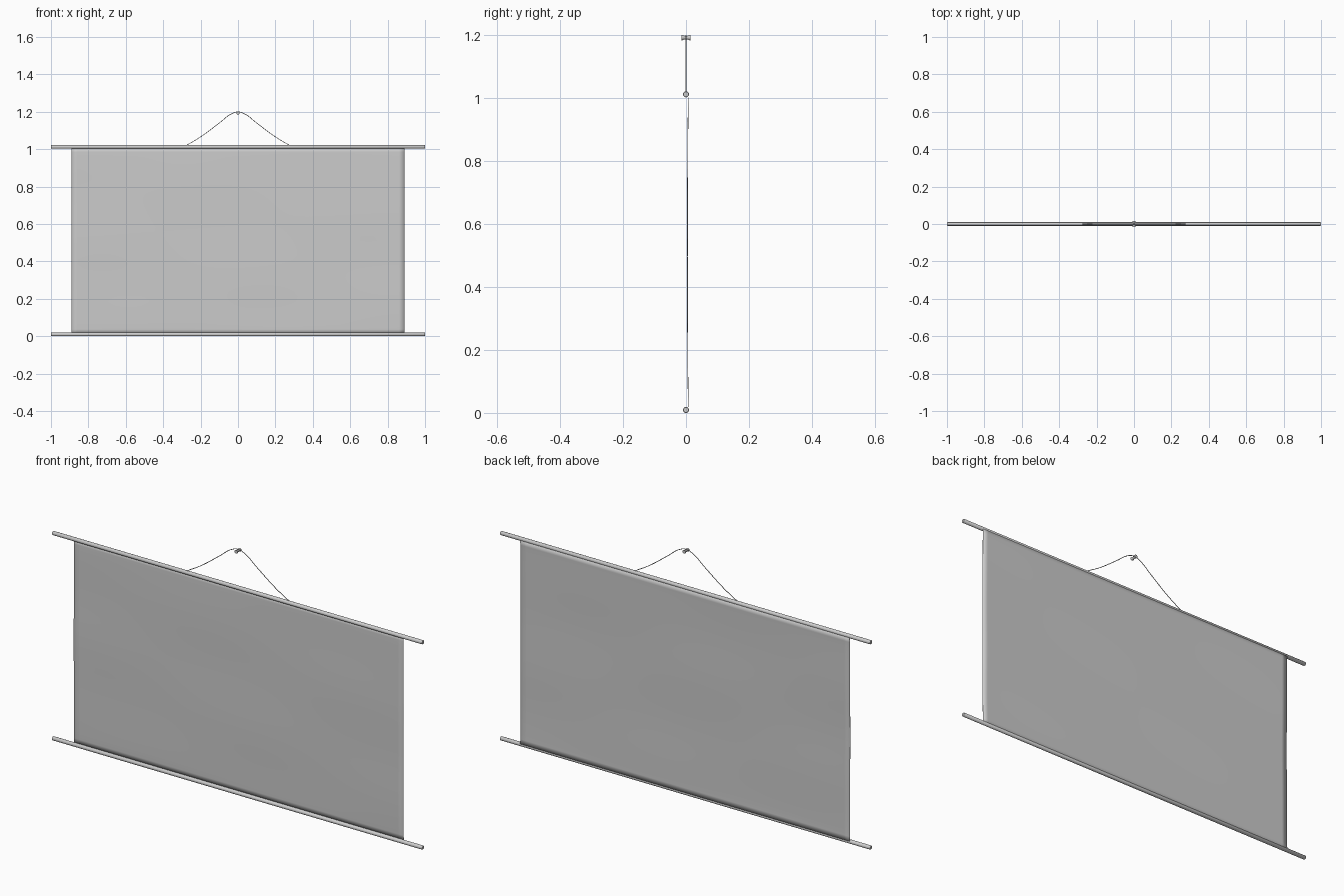
import bpy, bmesh, math

if "Cube" in bpy.data.objects:
    bpy.data.objects.remove(bpy.data.objects["Cube"])


def finish(name, bm, angle=40):
    me = bpy.data.meshes.new(name)
    bmesh.ops.recalc_face_normals(bm, faces=bm.faces)
    bm.to_mesh(me)
    bm.free()
    ob = bpy.data.objects.new(name, me)
    bpy.context.collection.objects.link(ob)
    bpy.context.view_layer.objects.active = ob
    ob.select_set(True)
    bpy.ops.object.shade_smooth_by_angle(angle=math.radians(angle))
    ob.select_set(False)
    return ob


def lathe(name, profile, axis, centre, sides=24):
    """Sweep (position, radius) pairs around the x or y axis, with capped ends."""
    bm = bmesh.new()
    rings = []
    for p, r in profile:
        ring = []
        for i in range(sides):
            a = 2 * math.pi * i / sides
            u, v = r * math.cos(a), r * math.sin(a)
            co = (p, u, v) if axis == 'x' else (u, p, v)
            ring.append(bm.verts.new([c + d for c, d in zip(co, centre)]))
        rings.append(ring)
    for a, b in zip(rings, rings[1:]):
        for i in range(sides):
            j = (i + 1) % sides
            bm.faces.new((a[i], a[j], b[j], b[i]))
    bm.faces.new(rings[0])
    bm.faces.new(rings[-1])
    return finish(name, bm)


# Top and bottom rods with tiny bevelled ends
rod = [(-1, 0.008), (-0.998, 0.0095), (0.998, 0.0095), (1, 0.008)]
lathe("top_rod", rod, 'x', (0, 0, 1.012))
lathe("bottom_rod", rod, 'x', (0, 0, 0.0095))


# Hanging cloth: gently rippled sheet fixed to the backs of the rods
def cloth_y(x, z):
    fade = math.sin(math.pi * z) ** 0.5 if 0 < z < 1 else 0
    wave = (math.sin(3.1 * x + 14 * z) + math.sin(5.3 * x - 9 * z + 1)) * 0.0006
    edge = 0.0035 * (1 - fade)
    return 0.0045 + edge + wave * fade


bm = bmesh.new()
nx, nz = 60, 40
grid = []
for k in range(nz + 1):
    t = k / nz
    z = 0.012 + 0.998 * t
    grid.append([bm.verts.new((x, cloth_y(x, t), z))
                 for x in (-0.89 + 1.78 * i / nx for i in range(nx + 1))])
for k in range(nz):
    for i in range(nx):
        bm.faces.new((grid[k][i], grid[k][i + 1], grid[k + 1][i + 1], grid[k + 1][i]))
cloth = finish("cloth", bm)
solid = cloth.modifiers.new("thickness", 'SOLIDIFY')
solid.thickness = 0.001
solid.offset = 0

# Hanging cord draped over the nail
half = [(0.28, 1.018), (0.2, 1.066), (0.1, 1.14), (0.035, 1.189)]
path = [(-x, z) for x, z in half] + [(0, 1.1995)] + half[::-1]
cu = bpy.data.curves.new("cord", 'CURVE')
cu.dimensions = '3D'
cu.bevel_depth = 0.0016
cu.bevel_resolution = 2
cu.use_fill_caps = True
sp = cu.splines.new('BEZIER')
sp.bezier_points.add(len(path) - 1)
for bp, (x, z) in zip(sp.bezier_points, path):
    bp.co = (x, 0, z)
    bp.handle_left_type = bp.handle_right_type = 'AUTO'
sp.resolution_u = 8
bpy.context.collection.objects.link(bpy.data.objects.new("cord", cu))

# Spool-shaped hanging peg
peg = [(-0.015, 0.0085), (-0.011, 0.0085), (-0.006, 0.0062), (0, 0.0055),
       (0.006, 0.0062), (0.011, 0.0085), (0.015, 0.0085)]
lathe("hanging_peg", peg, 'y', (0, 0, 1.192))
